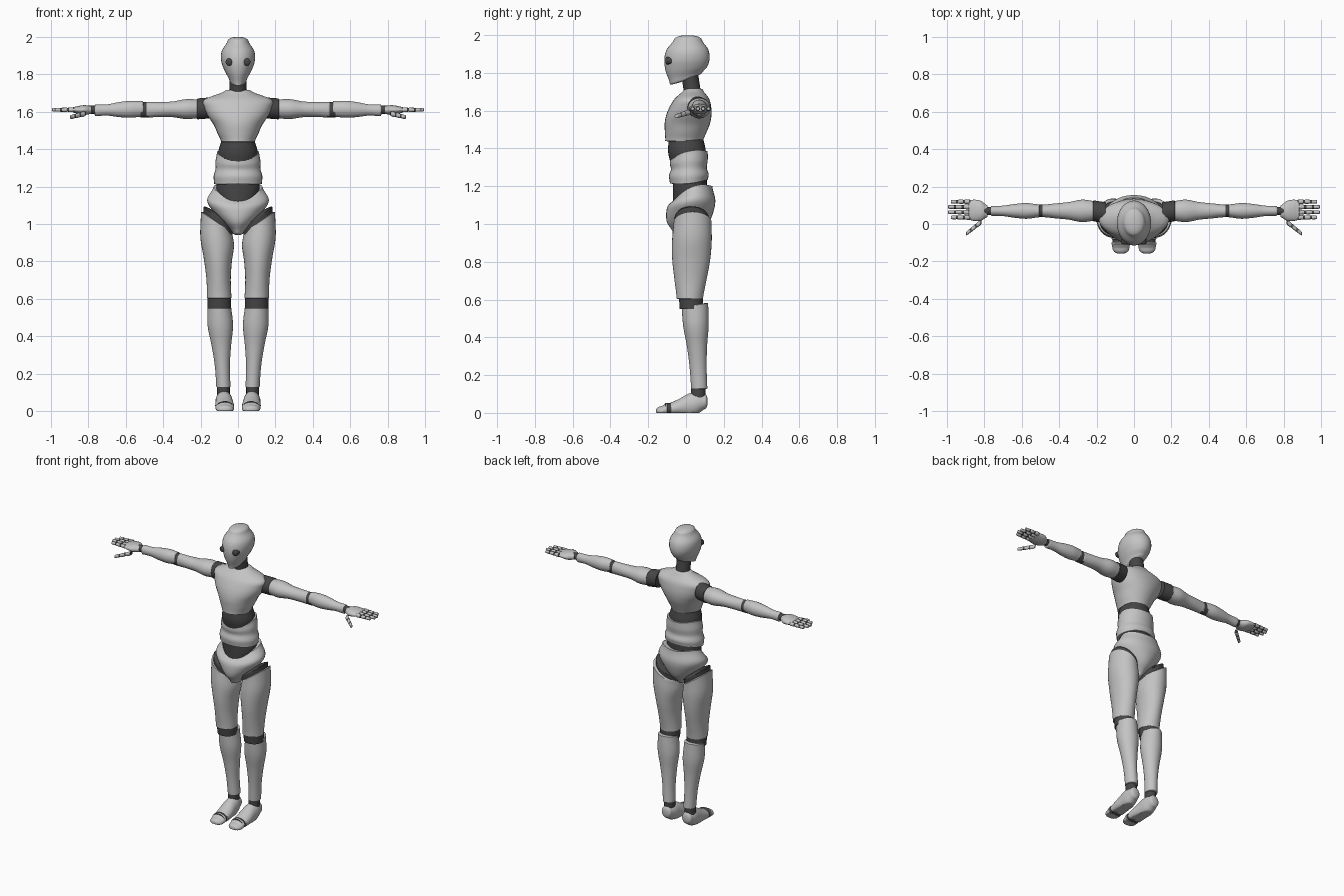
import bpy
import bmesh
from math import cos, sin, pi
from mathutils import Vector

if "Cube" in bpy.data.objects:
    bpy.data.objects.remove(bpy.data.objects["Cube"])


def material(name, value):
    mat = bpy.data.materials.new(name)
    mat.use_nodes = True
    colour = (value, value, value, 1)
    mat.diffuse_color = colour
    mat.node_tree.nodes["Principled BSDF"].inputs["Base Color"].default_value = colour
    return mat


SHELL = material("light grey shell", 0.55)
JOINT = material("dark grey joint", 0.06)
FLAT = Vector((0, 0, 0))
parts = []


def sample(values, t):
    """Spline through evenly spaced values, with t running from 0 to 1."""
    last = len(values) - 1
    if last == 0:
        return values[0]
    i = min(int(t * last), last - 1)
    f = t * last - i
    p, q, r, s = (values[max(0, min(j, last))] for j in range(i - 1, i + 3))
    return q + f * (r - p + f * (2*p - 5*q + 4*r - s + f * (3*(q - r) + s - p))) / 2


def loft(name, mat, start, end, wide, deep=None, axis="z", dome=(0, 0),
         start_tilt=FLAT, end_tilt=FLAT, side=1, sides=32, steps=24):
    """Skin elliptical rings along a straight bone.
    wide and deep list evenly spaced radii. A tilt slants the end rim
    across its width and its depth, and bends up its flanks.
    dome is the height of the rounded start and end caps."""
    start, end = Vector(start), Vector(end)
    along = "xyz".index(axis)
    u, v = (i for i in range(3) if i != along)
    way = 1 if end[along] > start[along] else -1
    deep = deep or wide

    # Each entry is position along the bone, ring scale, push beyond the rim
    arc = [k * pi / 10 for k in range(1, 5)]
    rings = [(k / steps, 1, 0) for k in range(steps + 1)]
    if dome[0]:
        rings = [(0, cos(a), -dome[0] * sin(a)) for a in reversed(arc)] + rings
    if dome[1]:
        rings += [(1, cos(a), dome[1] * sin(a)) for a in arc]

    bm = bmesh.new()
    loops = []
    for t, scale, push in rings:
        centre = start.lerp(end, t)
        tilt = Vector(start_tilt) * (1 - t) ** 3 + Vector(end_tilt) * t ** 3
        loop = []
        for k in range(sides):
            c, s = cos(2 * pi * k / sides), sin(2 * pi * k / sides)
            point = centre.copy()
            point[u] += sample(wide, t) * scale * c
            point[v] += sample(deep, t) * scale * s
            point[along] += way * push + scale * tilt.dot((c, s, c * c))
            loop.append(bm.verts.new((point.x * side, point.y, max(point.z, 0))))
        loops.append(loop)
    for low, high in zip(loops, loops[1:]):
        for k in range(sides):
            n = (k + 1) % sides
            bm.faces.new((low[k], low[n], high[n], high[k]))
    bm.faces.new(loops[0])
    bm.faces.new(loops[-1])
    bmesh.ops.recalc_face_normals(bm, faces=bm.faces)
    mesh = bpy.data.meshes.new(name)
    bm.to_mesh(mesh)
    bm.free()
    mesh.materials.append(mat)
    obj = bpy.data.objects.new(name, mesh)
    bpy.context.collection.objects.link(obj)
    parts.append(obj)


def digit(name, start, end, radius, side):
    """A finger: a dark core carrying three rounded shells."""
    start, end = Vector(start), Vector(end)

    def piece(label, mat, first, last, size, round_off):
        loft(label, mat, start.lerp(end, first), start.lerp(end, last), [size, size * 0.9],
             axis="x", dome=(round_off, round_off), side=side, sides=12, steps=2)

    piece(name + "_core", JOINT, 0, 0.9, radius * 0.8, 0)
    for i in range(3):
        piece(f"{name}_segment_{i + 1}", SHELL, i / 3 + 0.07, (i + 1) / 3 - 0.05,
              radius * (1 - i / 10), radius * 0.3)


# Head and neck
loft("head", SHELL, start=(0, 0, 1.77), end=(0, 0.01, 1.975),
     wide=[0.046, 0.073, 0.09, 0.087, 0.057], deep=[0.085, 0.11, 0.12, 0.11, 0.074],
     dome=(0.01, 0.025), start_tilt=(0, 0.03, 0))
loft("neck", JOINT, start=(0, 0.035, 1.69), end=(0, 0.02, 1.79), wide=[0.045])

# Torso
loft("chest", SHELL, start=(0, -0.01, 1.44), end=(0, 0.04, 1.71),
     wide=[0.09, 0.11, 0.13, 0.16, 0.18, 0.18, 0.07],
     deep=[0.1, 0.11, 0.12, 0.12, 0.11, 0.09, 0.05], dome=(0.005, 0.01))
loft("upper_abdomen", JOINT, start=(0, 0.01, 1.31), end=(0, 0, 1.46),
     wide=[0.1, 0.105, 0.085], deep=[0.09, 0.1, 0.09])
loft("waist", SHELL, start=(0, 0.015, 1.225), end=(0, 0.015, 1.36),
     wide=[0.127, 0.13, 0.12, 0.12, 0.112], deep=[0.1, 0.105, 0.095, 0.1, 0.1],
     dome=(0.006, 0.006), start_tilt=(0, 0.01, -0.01), end_tilt=(0, 0.025, 0.025))
loft("lower_abdomen", JOINT, start=(0, 0.02, 1.11), end=(0, 0.02, 1.25),
     wide=[0.1, 0.115, 0.11], deep=[0.09])
loft("pelvis", SHELL, start=(0, 0, 0.955), end=(0, 0.04, 1.165),
     wide=[0.03, 0.08, 0.13, 0.165, 0.13], deep=[0.07, 0.11, 0.125, 0.125, 0.1],
     dome=(0.015, 0.005), end_tilt=(0, 0.035, 0.035))

for side, word in ((1, "left"), (-1, "right")):
    def part(name, mat, start, end, wide, deep=None, **options):
        loft(f"{word}_{name}", mat, start, end, wide, deep, side=side, **options)

    part("eye", JOINT, start=(0.047, -0.07, 1.865), end=(0.047, -0.1, 1.865),
         wide=[0.02], axis="y", dome=(0, 0.01), sides=12)

    # Leg: the hip and the thigh share one diagonal cut
    hip_cut = (0.055, 0, 0)
    part("hip", JOINT, start=(0.11, 0.03, 0.97), end=(0.105, 0.03, 1.035),
         wide=[0.08], deep=[0.09], dome=(0, 0.02), start_tilt=hip_cut, end_tilt=hip_cut)
    part("thigh", SHELL, start=(0.1, 0.02, 0.605), end=(0.115, 0.035, 1.01),
         wide=[0.065, 0.065, 0.075, 0.09, 0.083], deep=[0.07, 0.085, 0.1, 0.105, 0.1],
         dome=(0.005, 0.01), end_tilt=hip_cut)
    part("knee", JOINT, start=(0.1, 0.03, 0.55), end=(0.1, 0.025, 0.62), wide=[0.063])
    part("shin", SHELL, start=(0.078, 0.07, 0.13), end=(0.1, 0.047, 0.57),
         wide=[0.038, 0.04, 0.052, 0.068, 0.062], deep=[0.043, 0.045, 0.053, 0.067, 0.07],
         dome=(0.005, 0.005), end_tilt=(0, 0.01, 0))
    part("ankle", JOINT, start=(0.078, 0.065, 0.08), end=(0.078, 0.065, 0.15),
         wide=[0.034], deep=[0.038])
    part("foot", SHELL, start=(0.077, 0.1, 0.06), end=(0.07, -0.08, 0.02),
         wide=[0.035, 0.045, 0.047, 0.05, 0.05], deep=[0.04, 0.06, 0.06, 0.045, 0.035],
         axis="y", dome=(0.015, 0.005))
    part("toe_joint", JOINT, start=(0.07, -0.07, 0.02), end=(0.07, -0.11, 0.02),
         wide=[0.046], deep=[0.032], axis="y")
    part("toes", SHELL, start=(0.07, -0.1, 0.02), end=(0.07, -0.13, 0.01),
         wide=[0.05, 0.045], deep=[0.034, 0.025], axis="y", dome=(0.005, 0.03))

    # Arm
    part("shoulder", JOINT, start=(0.15, 0.06, 1.62), end=(0.215, 0.07, 1.615),
         wide=[0.056], axis="x", dome=(0, 0.01))
    part("upper_arm", SHELL, start=(0.207, 0.07, 1.615), end=(0.488, 0.07, 1.61),
         wide=[0.052, 0.06, 0.047, 0.04, 0.033], deep=[0.05, 0.053, 0.042, 0.04, 0.041],
         axis="x", dome=(0.01, 0.005))
    part("elbow", JOINT, start=(0.475, 0.07, 1.61), end=(0.52, 0.07, 1.61),
         wide=[0.033], deep=[0.041], axis="x")
    part("forearm", SHELL, start=(0.508, 0.07, 1.615), end=(0.762, 0.07, 1.607),
         wide=[0.034, 0.042, 0.037, 0.028, 0.026], deep=[0.041, 0.045, 0.04, 0.03, 0.031],
         axis="x", dome=(0.005, 0.005))
    part("wrist", JOINT, start=(0.75, 0.07, 1.61), end=(0.8, 0.07, 1.61), wide=[0.022], axis="x")
    part("palm", SHELL, start=(0.785, 0.068, 1.608), end=(0.88, 0.075, 1.61),
         wide=[0.032, 0.053, 0.057, 0.053], deep=[0.02, 0.026, 0.022, 0.015],
         axis="x", dome=(0.005, 0.005))

    # Fingers and thumb: the two middle fingers reach furthest
    for i in range(4):
        y = 0.035 + 0.028 * i
        tip = 0.996 if i in (1, 2) else 0.98
        digit(f"{word}_finger_{i + 1}", (0.872, y, 1.61), (tip, y, 1.61), 0.013, side)
    digit(f"{word}_thumb", (0.815, 0.012, 1.59), (0.897, -0.053, 1.57), 0.015, side)

# Smooth shading with crisp rims
bpy.ops.object.select_all(action="DESELECT")
for obj in parts:
    obj.select_set(True)
bpy.context.view_layer.objects.active = parts[0]
bpy.ops.object.shade_smooth_by_angle(angle=pi / 4)
